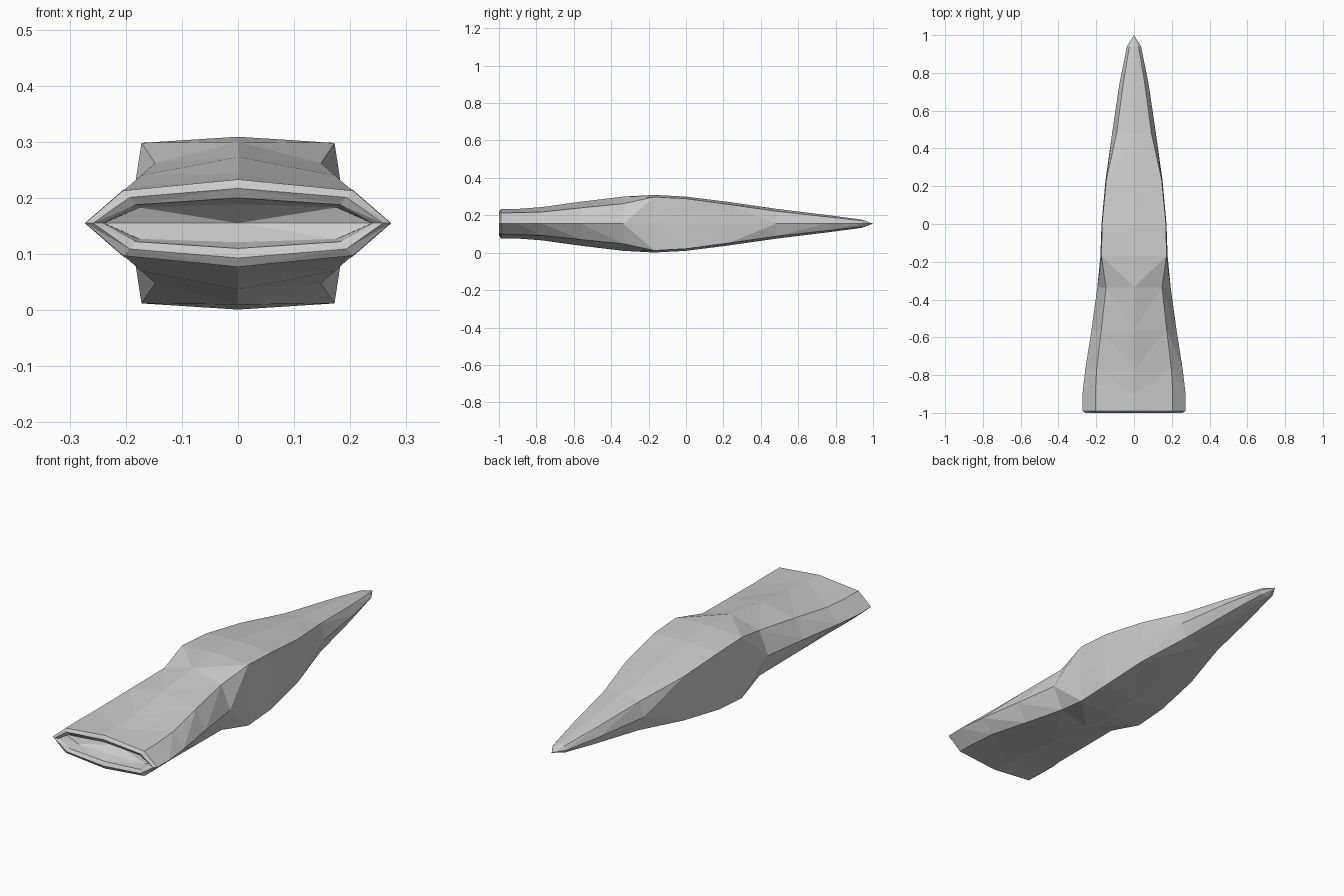
import bpy, bmesh

if "Cube" in bpy.data.objects:
    bpy.data.objects.remove(bpy.data.objects["Cube"])

MID = 0.155  # height of the horizontal symmetry plane

# Stations from open end to tip:
# y, half width at side, corner x, corner half height, centre half height
OUTER = [
    (-0.990, 0.272, 0.205, 0.058, 0.078),
    (-0.900, 0.273, 0.205, 0.059, 0.079),
    (-0.770, 0.258, 0.198, 0.063, 0.089),
    (-0.560, 0.225, 0.173, 0.085, 0.118),
    (-0.335, 0.194, 0.148, 0.107, 0.145),
    (-0.170, 0.178, 0.172, 0.143, 0.154),
    (0.000, 0.172, 0.169, 0.134, 0.145),
    (0.230, 0.151, 0.147, 0.103, 0.116),
    (0.480, 0.116, 0.092, 0.067, 0.080),
    (0.750, 0.076, 0.056, 0.037, 0.047),
    (0.940, 0.037, 0.024, 0.016, 0.022),
]
# Bevelled lip and recess, from the mouth inwards
INNER = [
    (-1.000, 0.258, 0.193, 0.046, 0.062),
    (-0.990, 0.240, 0.182, 0.033, 0.045),
    (-0.940, 0.238, 0.176, 0.028, 0.034),
]


def ring(bm, y, side, cx, cz, top):
    half = [(side, 0), (cx, cz), (0, top), (-cx, cz)]
    pts = half + [(-x, -z) for x, z in half]
    return [bm.verts.new((x, y, MID + z)) for x, z in pts]


def bridge(bm, a, b, flip=False):
    """Join two rings with triangles, diagonals mirrored about both axes."""
    for i in range(8):
        j = (i + 1) % 8
        if (i % 2 == 0) != flip:
            tris = (a[i], a[j], b[j]), (a[i], b[j], b[i])
        else:
            tris = (a[i], a[j], b[i]), (a[j], b[j], b[i])
        for t in tris:
            bm.faces.new(t)


bm = bmesh.new()

# Outer shell
outer = [ring(bm, *s) for s in OUTER]
for k in range(len(outer) - 1):
    bridge(bm, outer[k], outer[k + 1], OUTER[k][0] > 0.2)

# Pointed tip
tip = bm.verts.new((0, 1.0, MID))
for i in range(8):
    bm.faces.new((outer[-1][i], outer[-1][(i + 1) % 8], tip))

# Lip and recess
inner = [outer[0]] + [ring(bm, *s) for s in INNER]
for a, b in zip(inner, inner[1:]):
    bridge(bm, a, b)

# Wedge-shaped recess floor meeting in a horizontal crease
r = inner[-1]
crease = bm.verts.new((0, -0.90, MID))
for i in range(8):
    bm.faces.new((r[i], r[(i + 1) % 8], crease))

bmesh.ops.recalc_face_normals(bm, faces=bm.faces)
mesh = bpy.data.meshes.new("tapered_body")
bm.to_mesh(mesh)
bm.free()
body = bpy.data.objects.new("tapered_body", mesh)
bpy.context.collection.objects.link(body)
